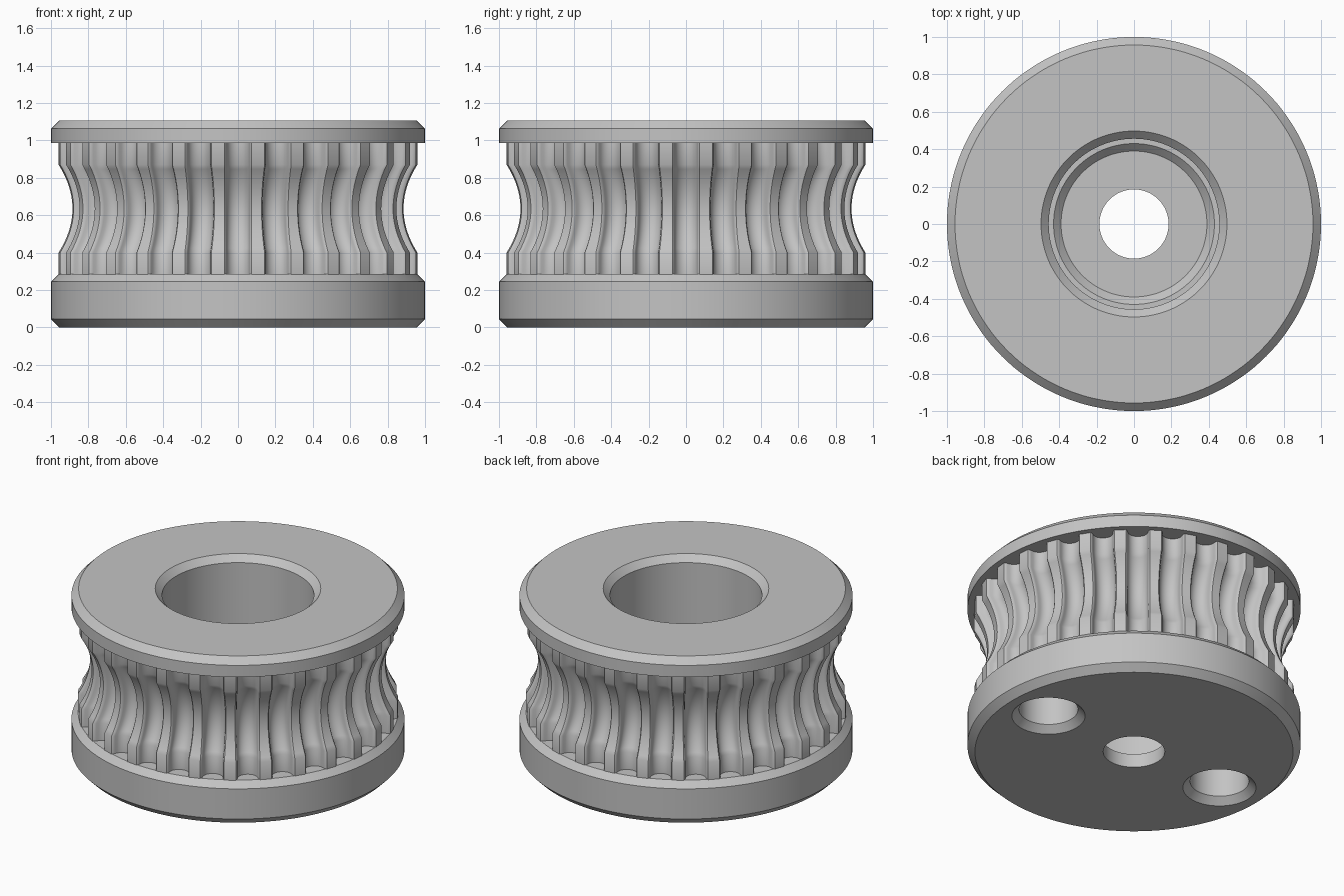
import bpy, bmesh, math
from mathutils import Matrix

cube = bpy.data.objects.get("Cube")
if cube:
    bpy.data.objects.remove(cube, do_unlink=True)

TEETH = 28
LAND_R = 0.962          # radius of the tooth tips next to the flanges
WAIST = 0.074           # how far the drum narrows at mid height
LOW, HIGH = 0.285, 0.985
MID = (LOW + HIGH) / 2
CURVE_HALF = 0.235      # half height of the concave zone

grey = bpy.data.materials.new("plain grey")
grey.use_nodes = True
colour = (0.55, 0.55, 0.55, 1)
grey.diffuse_color = colour
grey.node_tree.nodes["Principled BSDF"].inputs["Base Color"].default_value = colour


def make_object(name, bm):
    bmesh.ops.recalc_face_normals(bm, faces=bm.faces)
    mesh = bpy.data.meshes.new(name)
    bm.to_mesh(mesh)
    bm.free()
    mesh.materials.append(grey)
    obj = bpy.data.objects.new(name, mesh)
    bpy.context.collection.objects.link(obj)
    return obj


def activate(obj):
    bpy.ops.object.select_all(action='DESELECT')
    obj.select_set(True)
    bpy.context.view_layer.objects.active = obj


def smooth(obj, degrees=30):
    activate(obj)
    bpy.ops.object.shade_smooth_by_angle(angle=math.radians(degrees))


def lathe(bm, profile, steps, closed=True):
    """Spin an (r, z) outline about the z axis."""
    verts = [bm.verts.new((r, 0, z)) for r, z in profile]
    pairs = list(zip(verts, verts[1:]))
    if closed:
        pairs.append((verts[-1], verts[0]))
    edges = [bm.edges.new(p) for p in pairs]
    bmesh.ops.spin(bm, geom=verts + edges, cent=(0, 0, 0), axis=(0, 0, 1),
                   angle=math.tau, steps=steps)
    bmesh.ops.remove_doubles(bm, verts=bm.verts, dist=1e-5)


# Flanged body: both rims, stepped bearing pocket and axle hole
bm = bmesh.new()
lathe(bm, [
    (0.185, 0), (0.955, 0), (1, 0.045), (1, 0.245), (0.96, LOW),      # lower rim
    (0.7, LOW), (0.7, HIGH),                                          # core
    (1, HIGH), (1, 1.063), (0.957, 1.106),                            # upper rim
    (0.497, 1.106), (0.456, 1.065),                                   # bore mouth
    (0.456, 0.13), (0.43, 0.13), (0.39, 0.09), (0.185, 0.09),         # pocket floor
], 144)
body = make_object("flanged_body", bm)

# Two chamfered blind holes in the underside
for side in (-1, 1):
    bm = bmesh.new()
    lathe(bm, [(0, -0.02), (0.24, -0.02), (0.177, 0.043),
               (0.177, 0.25), (0, 0.25)], 48, closed=False)
    bmesh.ops.transform(bm, matrix=Matrix.Translation((side * 0.67, 0, 0)),
                        verts=bm.verts)
    cutter = make_object("hole_cutter", bm)
    cutter.hide_render = True
    cut = body.modifiers.new("hole", 'BOOLEAN')
    cut.operation = 'DIFFERENCE'
    cut.solver = 'EXACT'
    cut.object = cutter
    activate(body)
    bpy.ops.object.modifier_apply(modifier=cut.name)
    bpy.data.objects.remove(cutter, do_unlink=True)
smooth(body)

# Groove cross-section as (sideways, depth): flared lips and a round bottom
ROUND = 0.062
groove = [(-0.073, 0), (-0.066, 0.007)]
for i in range(13):
    a = math.pi * i / 12
    groove.append((-ROUND * math.cos(a), 0.021 + ROUND * math.sin(a)))
groove += [(0.066, 0.007), (0.073, 0)]


def land_radius(z):
    t = min(1, abs(z - MID) / CURVE_HALF)
    return LAND_R - WAIST * (1 - t * t)


# Toothed drum: the groove section repeated round, following the concave waist
heights = [LOW - 0.01]
heights += [MID + CURVE_HALF * (i / 10 - 1) for i in range(21)]
heights += [HIGH + 0.01]
bm = bmesh.new()
rows = []
for z in heights:
    radius = land_radius(z)
    row = []
    for tooth in range(TEETH):
        turn = Matrix.Rotation(math.tau * tooth / TEETH, 3, 'Z')
        for side, depth in groove:
            x = math.sqrt(radius ** 2 - side ** 2) - depth
            point = turn @ Matrix.Identity(3).col[0] * 0
            point.x, point.y, point.z = x, side, z
            row.append(bm.verts.new(turn @ point))
    rows.append(row)
for lower, upper in zip(rows, rows[1:]):
    n = len(lower)
    for i in range(n):
        j = (i + 1) % n
        bm.faces.new((lower[i], lower[j], upper[j], upper[i]))
drum = make_object("toothed_drum", bm)
smooth(drum, 35)
